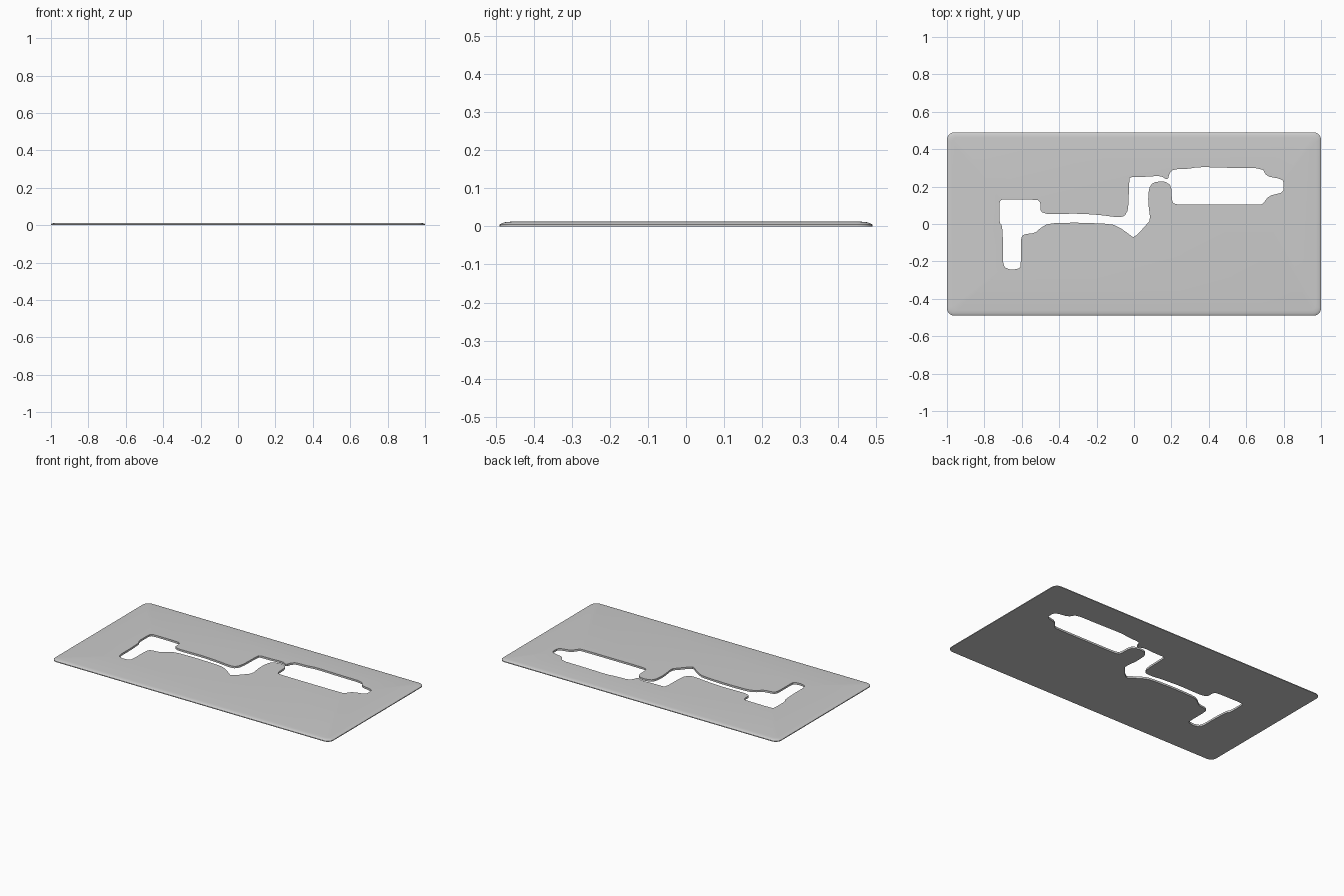
import bpy, bmesh
from math import sin, cos, pi

if "Cube" in bpy.data.objects:
    bpy.data.objects.remove(bpy.data.objects["Cube"])

# outline of the cut-out, clockwise from the upper left
HOLE = [(-.72, .12), (-.705, .132), (-.515, .13), (-.5, .115), (-.5, .065), (-.46, .052),
        (-.30, .056), (-.18, .048), (-.09, .036), (-.05, .041), (-.03, .08), (-.026, .243),
        (-.01, .252), (.06, .252), (.14, .258), (.18, .236), (.19, .27), (.21, .292),
        (.29, .295), (.35, .305), (.52, .30), (.685, .298), (.71, .255), (.78, .242),
        (.80, .23), (.80, .17), (.72, .15), (.69, .108), (.67, .103), (.24, .103),
        (.203, .112), (.2, .205), (.16, .23), (.10, .222), (.08, .19), (.075, .12),
        (.088, .02), (.06, -.01), (.02, -.056), (-.005, -.072), (-.03, -.052), (-.075, -.02),
        (-.12, 0), (-.3, .008), (-.46, .003), (-.5, -.022), (-.53, -.048), (-.59, -.055),
        (-.605, -.075), (-.605, -.228), (-.62, -.24), (-.66, -.245), (-.70, -.228),
        (-.70, -.1), (-.705, -.01), (-.72, .01)]


def chaikin(pts):
    out = []
    for (ax, ay), (bx, by) in zip(pts, pts[1:] + pts[:1]):
        out += [(ax * .8 + bx * .2, ay * .8 + by * .2), (ax * .2 + bx * .8, ay * .2 + by * .8)]
    return out


def rounded_rect(hx, hy, r, n=6):
    pts = []
    for q, (sx, sy) in enumerate([(1, 1), (-1, 1), (-1, -1), (1, -1)]):
        for i in range(n + 1):
            a = (q + i / n) * pi / 2
            pts.append((sx * (hx - r) + r * cos(a), sy * (hy - r) + r * sin(a)))
    return pts


bm = bmesh.new()


def ring(pts, z):
    return [bm.verts.new((x, y, z)) for x, y in pts]


def bridge(a, b):
    n = len(a)
    for i in range(n):
        j = (i + 1) % n
        bm.faces.new((a[i], a[j], b[j], b[i]))


def loop_edges(loop):
    return [bm.edges.get((a, b)) for a, b in zip(loop, loop[1:] + loop[:1])]


# softly rounded outer rim, flat underneath
T = .0125
RIM = [(0, 0), (0, .005), (.004, .008), (.013, .011), (.028, T)]
outer = [ring(rounded_rect(1 - d, .49 - d, .04 - d * .6), z) for d, z in RIM]
for a, b in zip(outer, outer[1:]):
    bridge(a, b)

# walls of the cut-out
hole_pts = chaikin(HOLE)
hole = [ring(hole_pts, z) for z in (0, T)]
bridge(*hole)

# top and bottom sheets around the cut-out
for o, h, up in ((outer[-1], hole[1], 1), (outer[0], hole[0], -1)):
    bmesh.ops.triangle_fill(bm, use_beauty=True, normal=(0, 0, up),
                            edges=loop_edges(o) + loop_edges(h))
bmesh.ops.recalc_face_normals(bm, faces=bm.faces)

mesh = bpy.data.meshes.new("cutout_plate")
bm.to_mesh(mesh)
bm.free()
plate = bpy.data.objects.new("cutout_plate", mesh)
bpy.context.collection.objects.link(plate)
bpy.context.view_layer.objects.active = plate
plate.select_set(True)
bpy.ops.object.shade_smooth_by_angle()
